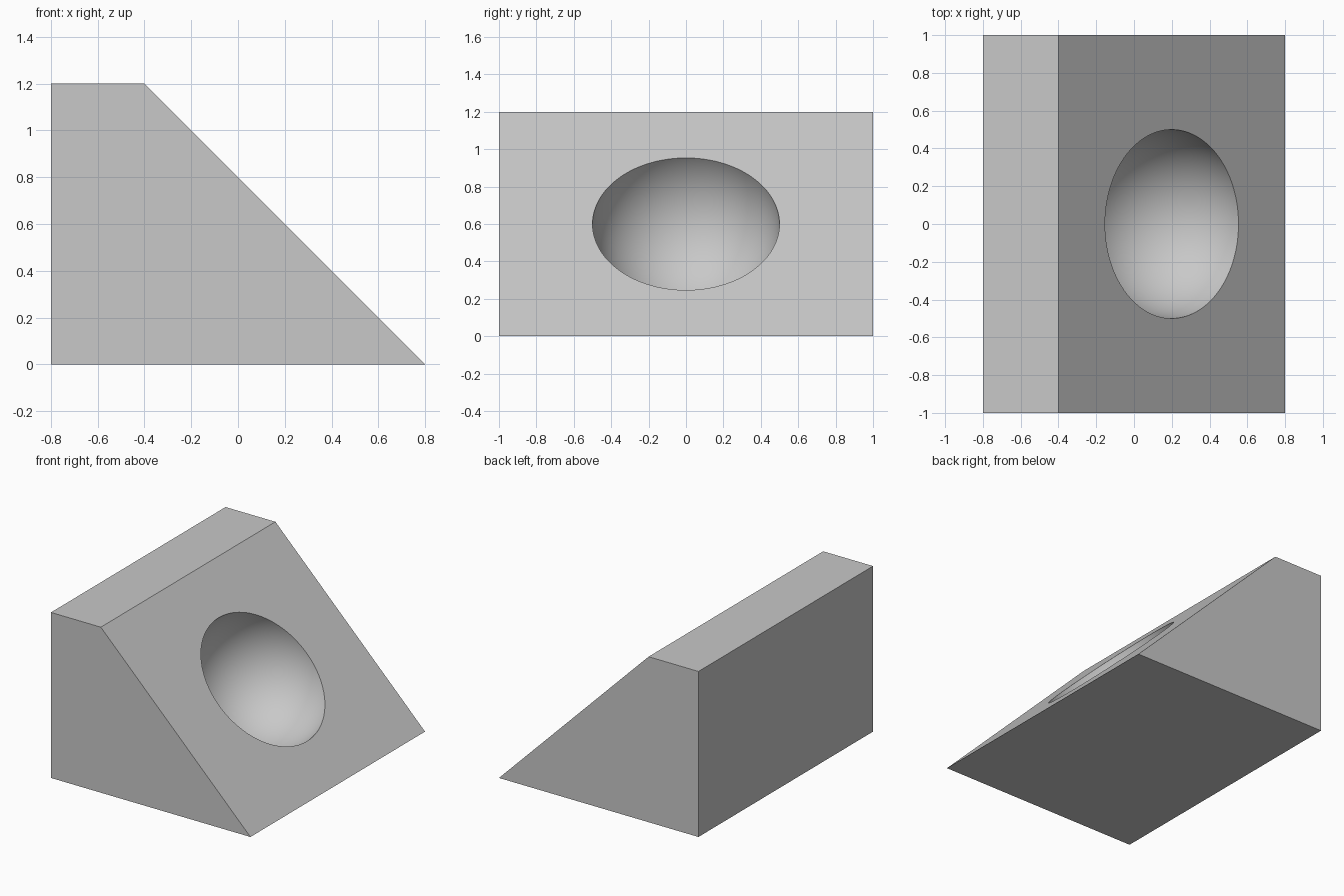
import bpy
import bmesh
from math import radians
from mathutils import Matrix

cube = bpy.data.objects.get("Cube")
if cube:
    bpy.data.objects.remove(cube, do_unlink=True)

# Single grey material
grey = bpy.data.materials.new("light_grey")
grey.use_nodes = True
colour = (0.58, 0.58, 0.58, 1)
grey.diffuse_color = colour
grey.node_tree.nodes["Principled BSDF"].inputs["Base Color"].default_value = colour


def make_object(name, bm):
    bmesh.ops.recalc_face_normals(bm, faces=bm.faces)
    mesh = bpy.data.meshes.new(name)
    bm.to_mesh(mesh)
    bm.free()
    mesh.materials.append(grey)
    obj = bpy.data.objects.new(name, mesh)
    bpy.context.collection.objects.link(obj)
    return obj


# Wedge block: side profile extruded from front to back
profile = [(-0.8, 0), (0.8, 0), (-0.4, 1.2), (-0.8, 1.2)]
bm = bmesh.new()
face = bm.faces.new([bm.verts.new((x, -1, z)) for x, z in profile])
back = bmesh.ops.extrude_face_region(bm, geom=[face])["geom"]
bmesh.ops.translate(bm, vec=(0, 2, 0),
                    verts=[v for v in back if isinstance(v, bmesh.types.BMVert)])
wedge = make_object("wedge_block", bm)

# Ball cutter centred on the slope, its axis along the slope normal
bm = bmesh.new()
placement = Matrix.Translation((0.2, 0, 0.6)) @ Matrix.Rotation(radians(45), 4, 'Y')
bmesh.ops.create_uvsphere(bm, u_segments=96, v_segments=49, radius=0.5, matrix=placement)
cutter = make_object("bowl_cutter", bm)
cutter.hide_render = True

# Carve the round bowl
cut = wedge.modifiers.new("bowl", 'BOOLEAN')
cut.operation = 'DIFFERENCE'
cut.solver = 'EXACT'
cut.object = cutter
bpy.ops.object.select_all(action='DESELECT')
wedge.select_set(True)
bpy.context.view_layer.objects.active = wedge
bpy.ops.object.modifier_apply(modifier=cut.name)
bpy.data.objects.remove(cutter, do_unlink=True)

# Smooth bowl, crisp block edges
bpy.ops.object.shade_smooth_by_angle(angle=radians(30))
